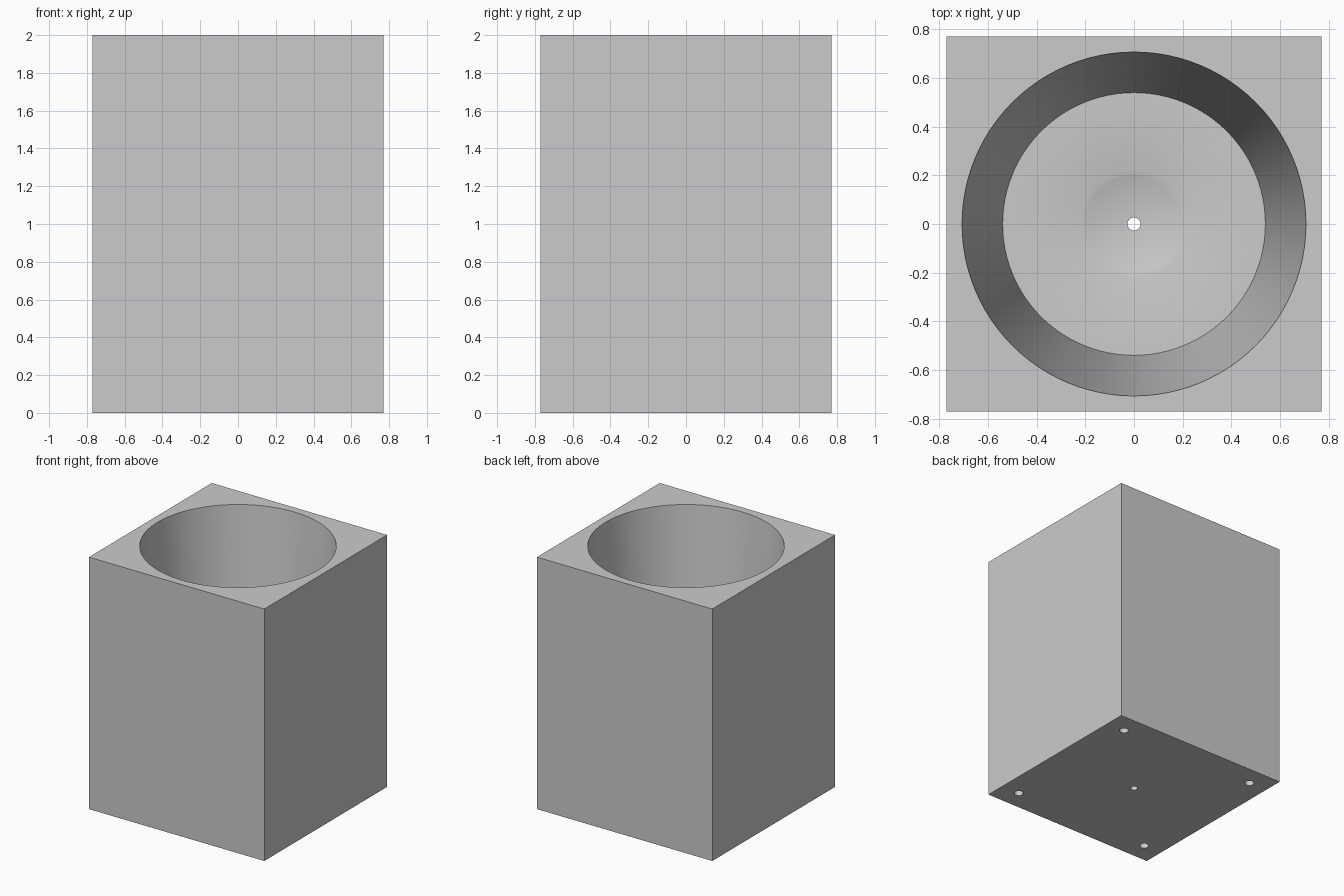
import bpy, bmesh, math
from mathutils import Vector

cube = bpy.data.objects.get("Cube")
if cube:
    bpy.data.objects.remove(cube)

WIDTH, HEIGHT, FLOOR = 1.54, 2.0, 0.1
TOP_R, FLOOR_R = 0.707, 0.54
DISH_R, DISH_DEPTH, DRAIN_R = 0.22, 0.03, 0.027
PEG_POS, PEG_R, PEG_DEPTH = 0.61, 0.034, 0.15

grey = bpy.data.materials.new("plain grey")
grey.use_nodes = True
colour = (0.6, 0.6, 0.6, 1)
grey.diffuse_color = colour
grey.node_tree.nodes["Principled BSDF"].inputs["Base Color"].default_value = colour


def add_object(name, bm):
    bmesh.ops.recalc_face_normals(bm, faces=bm.faces)
    mesh = bpy.data.meshes.new(name)
    bm.to_mesh(mesh)
    bm.free()
    mesh.materials.append(grey)
    obj = bpy.data.objects.new(name, mesh)
    bpy.context.collection.objects.link(obj)
    return obj


def lathe(name, profile, sides, centre=(0, 0)):
    """Closed solid turned about a vertical axis."""
    bm = bmesh.new()
    verts = [bm.verts.new((r, 0, z)) for r, z in profile]
    edges = [bm.edges.new(pair) for pair in zip(verts, verts[1:])]
    bmesh.ops.spin(bm, geom=verts + edges, cent=(0, 0, 0), axis=(0, 0, 1),
                   angle=math.tau, steps=sides, use_merge=True)
    bmesh.ops.remove_doubles(bm, verts=bm.verts, dist=0.0001)
    bmesh.ops.translate(bm, verts=bm.verts, vec=Vector((*centre, 0)))
    return add_object(name, bm)


# Square outer block
bm = bmesh.new()
bmesh.ops.create_cube(bm, size=1)
bmesh.ops.scale(bm, verts=bm.verts, vec=(WIDTH, WIDTH, HEIGHT))
bmesh.ops.translate(bm, verts=bm.verts, vec=(0, 0, HEIGHT / 2))
planter = add_object("planter_body", bm)

# Tapered cavity with a shallow dish around the drain hole
dish = []
for i in range(9):
    r = DRAIN_R + (DISH_R - DRAIN_R) * i / 8
    dish.append((r, FLOOR - DISH_DEPTH * (1 - (r / DISH_R) ** 2)))
over = 0.1
rim_r = TOP_R + (TOP_R - FLOOR_R) * over / (HEIGHT - FLOOR)
profile = [(0, -over), (DRAIN_R, -over), *dish, (FLOOR_R, FLOOR),
           (rim_r, HEIGHT + over), (0, HEIGHT + over)]
cutters = [lathe("cavity_cutter", profile, 96)]

# Blind holes in the four bottom corners
peg = [(0, -over), (PEG_R, -over), (PEG_R, PEG_DEPTH), (0, PEG_DEPTH)]
for sx in (-1, 1):
    for sy in (-1, 1):
        cutters.append(lathe("corner_hole_cutter", peg, 32,
                             (sx * PEG_POS, sy * PEG_POS)))

for cutter in cutters:
    mod = planter.modifiers.new(cutter.name, 'BOOLEAN')
    mod.operation = 'DIFFERENCE'
    mod.solver = 'EXACT'
    mod.object = cutter

# Bake the cuts, drop the cutters and smooth the round walls
bpy.context.view_layer.update()
graph = bpy.context.evaluated_depsgraph_get()
cut_mesh = bpy.data.meshes.new_from_object(planter.evaluated_get(graph))
planter.modifiers.clear()
planter.data = cut_mesh
for cutter in cutters:
    bpy.data.objects.remove(cutter)

bpy.ops.object.select_all(action='DESELECT')
planter.select_set(True)
bpy.context.view_layer.objects.active = planter
bpy.ops.object.shade_smooth_by_angle(angle=math.radians(30))
